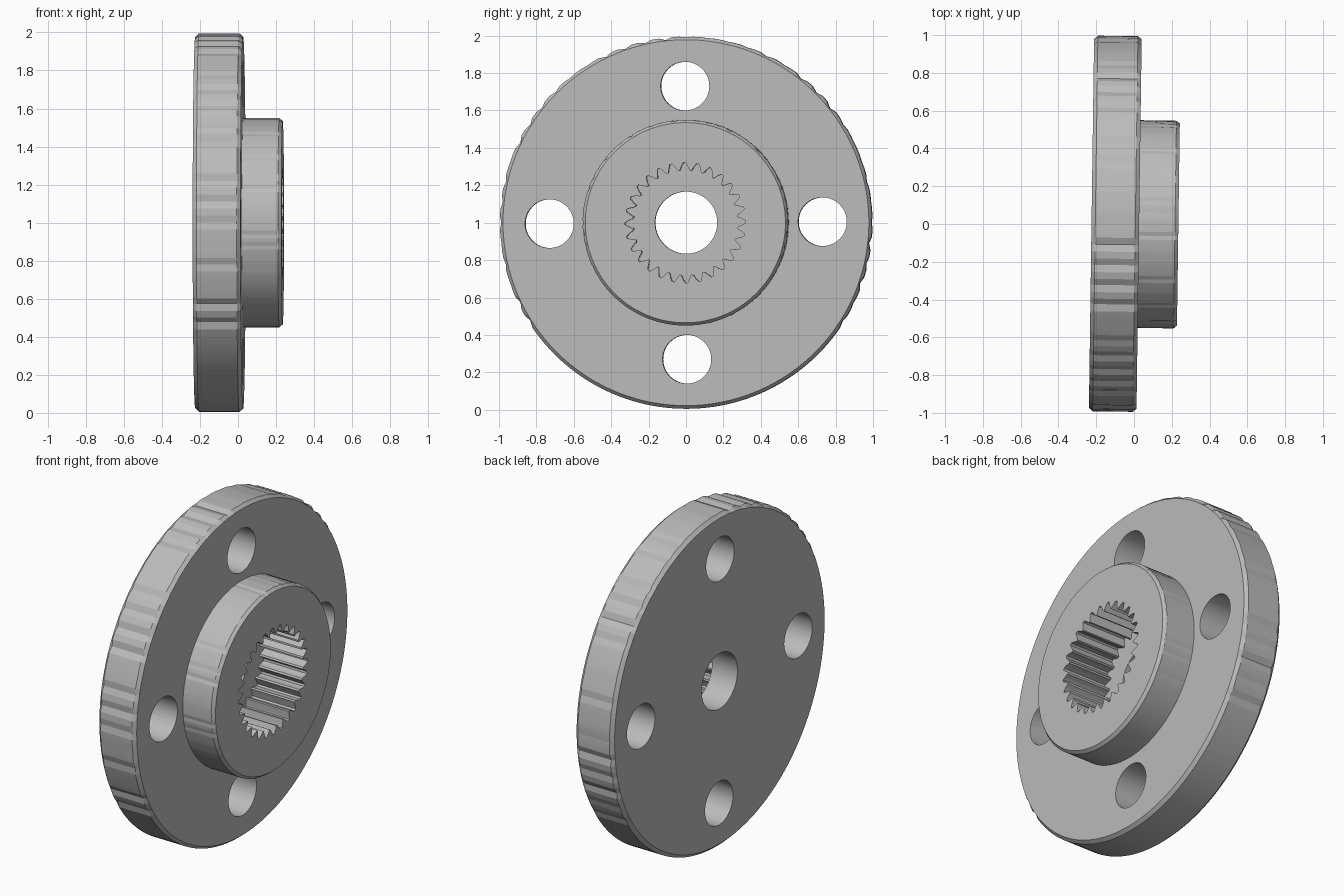
import bpy, bmesh, math, random
from math import sin, cos, pi, tau

random.seed(4)
if "Cube" in bpy.data.objects:
    bpy.data.objects.remove(bpy.data.objects["Cube"])

TEETH, PER_TOOTH = 28, 6
STEPS = TEETH * PER_TOOTH
BACK, FLANGE, HUB, FLOOR = -0.225, 0.027, 0.235, -0.055

steel = bpy.data.materials.new("plain_grey")
steel.use_nodes = True
grey = (0.5, 0.5, 0.5, 1)
steel.diffuse_color = grey
steel.node_tree.nodes["Principled BSDF"].inputs["Base Color"].default_value = grey


def round_wall(radius):
    return [radius] * STEPS


def chipped_wall(radius, depth):
    """Uneven rim that stays smooth along the bottom arc."""
    wall = []
    for i in range(STEPS):
        rough = sin(tau * i / STEPS) > -0.6
        wall.append(radius - random.uniform(0, depth) if rough and i % 3 == 0 else radius)
    return wall


def toothed_wall(root, tip):
    """Pointed teeth that reach inward from the root circle."""
    shape = (0, 0, 0.5, 1, 0.9, 0.4)
    return [root + (tip - root) * shape[i % PER_TOOTH] for i in range(STEPS)]


# Closed section, turned about the x axis: bore, back, rim, flange, hub, socket
rim = chipped_wall(0.995, 0.014)
hub_rim = chipped_wall(0.55, 0.008)
teeth = toothed_wall(0.322, 0.278)
section = [
    (BACK, round_wall(0.166)),
    (BACK, round_wall(0.975)),
    (BACK + 0.02, rim),
    (FLANGE - 0.02, rim),
    (FLANGE, round_wall(0.978)),
    (FLANGE, round_wall(0.55)),
    (HUB - 0.018, hub_rim),
    (HUB, round_wall(0.535)),
    (HUB, teeth),
    (FLOOR, teeth),
    (FLOOR, round_wall(0.166)),
]
bm = bmesh.new()
rings = []
for x, wall in section:
    rings.append([bm.verts.new((x, r * cos(tau * i / STEPS), r * sin(tau * i / STEPS)))
                  for i, r in enumerate(wall)])
for k, ring in enumerate(rings):
    following = rings[(k + 1) % len(rings)]
    for i in range(STEPS):
        j = (i + 1) % STEPS
        bm.faces.new((ring[i], ring[j], following[j], following[i]))
bmesh.ops.recalc_face_normals(bm, faces=bm.faces)
mesh = bpy.data.meshes.new("flanged_hub")
bm.to_mesh(mesh)
bm.free()
mesh.materials.append(steel)
hub = bpy.data.objects.new("flanged_hub", mesh)
bpy.context.collection.objects.link(hub)

# Four bolt holes through the flange
cutters = []
for k in range(4):
    a = k * pi / 2 + 0.007
    bpy.ops.mesh.primitive_cylinder_add(
        vertices=64, radius=0.13, depth=1, rotation=(0, pi / 2, 0),
        location=(0, 0.73 * cos(a), 0.73 * sin(a)))
    cutter = bpy.context.object
    cutter.name = "bolt_hole_cutter"
    cutter.hide_render = True
    cutter.data.materials.append(steel)
    cut = hub.modifiers.new("bolt_hole", "BOOLEAN")
    cut.operation, cut.solver, cut.object = "DIFFERENCE", "EXACT", cutter
    cutters.append(cutter)

bpy.ops.object.select_all(action="DESELECT")
bpy.context.view_layer.objects.active = hub
hub.select_set(True)
for cut in list(hub.modifiers):
    bpy.ops.object.modifier_apply(modifier=cut.name)
for cutter in cutters:
    bpy.data.objects.remove(cutter)
bpy.ops.object.shade_smooth_by_angle(angle=math.radians(8))

# Stand it upright with its slight turn
hub.rotation_euler.z = -0.014
hub.location.z = 1.0
